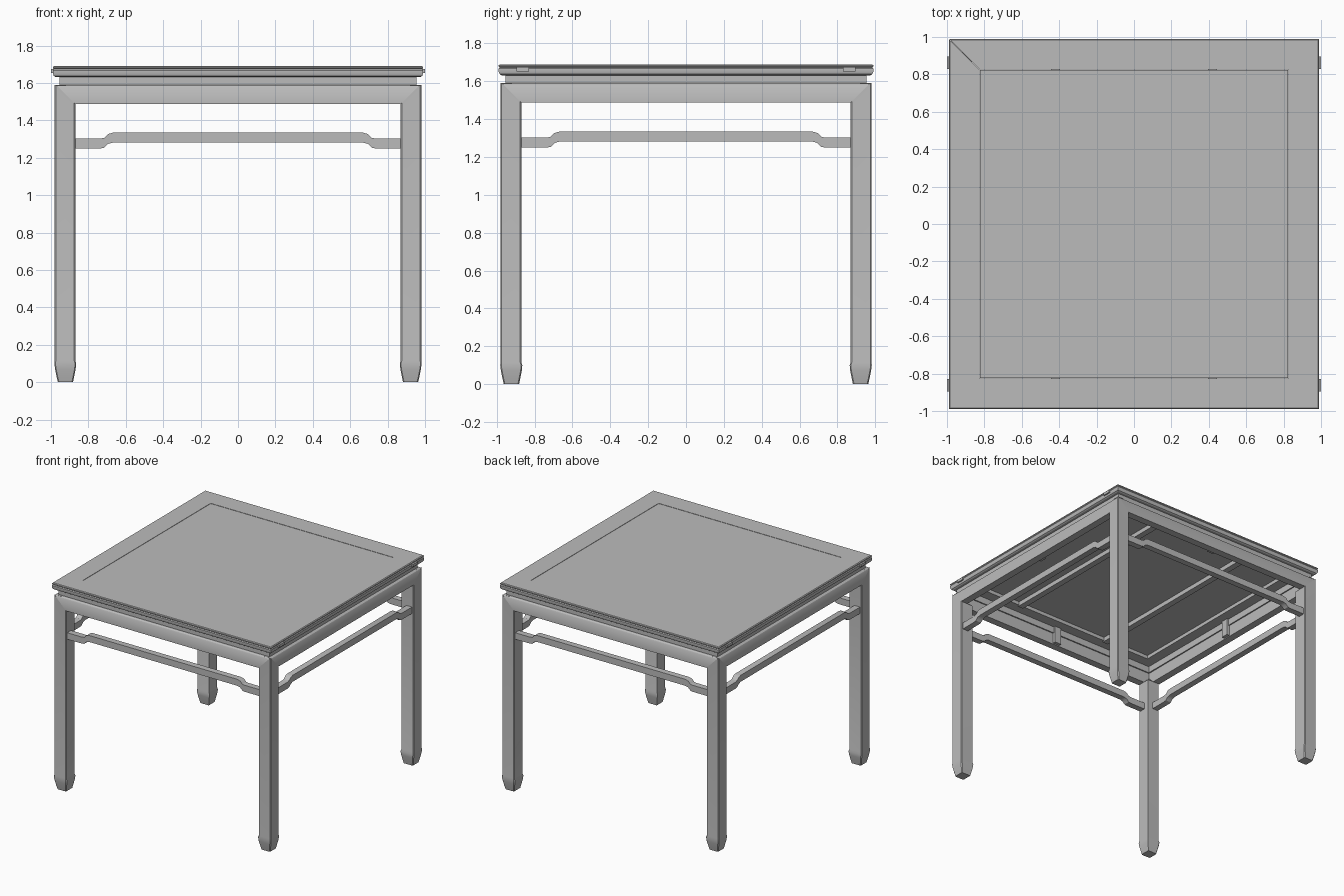
import bpy, bmesh, math
from mathutils import Matrix, Vector

cube = bpy.data.objects.get("Cube")
if cube:
    bpy.data.objects.remove(cube, do_unlink=True)

wood = bpy.data.materials.new("grey_wood")
wood.use_nodes = True
GREY = (0.5, 0.5, 0.5, 1)
wood.diffuse_color = GREY
wood.node_tree.nodes["Principled BSDF"].inputs["Base Color"].default_value = GREY

SIDES = ["front", "left", "back", "right"]
TOP, WAIST_TOP, APRON_TOP, APRON_LOW = 1.69, 1.635, 1.59, 1.487
LEG_IN, LEG_OUT = 0.87, 0.98


def finish(name, bm, turn=0):
    """Turn a bmesh by quarter turns about z and make it an object."""
    bm.transform(Matrix.Rotation(turn * math.pi / 2, 4, "Z"))
    bmesh.ops.recalc_face_normals(bm, faces=bm.faces)
    mesh = bpy.data.meshes.new(name)
    bm.to_mesh(mesh)
    bm.free()
    mesh.materials.append(wood)
    obj = bpy.data.objects.new(name, mesh)
    bpy.context.collection.objects.link(obj)
    bpy.ops.object.select_all(action="DESELECT")
    obj.select_set(True)
    bpy.context.view_layer.objects.active = obj
    bpy.ops.object.shade_smooth_by_angle(angle=math.radians(30))
    return obj


def loft(rings):
    """Skin closed rings of points and cap both ends."""
    bm = bmesh.new()
    loops = [[bm.verts.new(p) for p in ring] for ring in rings]
    n = len(loops[0])
    for a, b in zip(loops, loops[1:]):
        for i in range(n):
            j = (i + 1) % n
            bm.faces.new((a[i], a[j], b[j], b[i]))
    bm.faces.new(loops[0])
    bm.faces.new(loops[-1])
    return bm


def rail(profile, end):
    """Front rail from a (distance out, height) profile; end gives its half length."""
    return loft([[(s * end(r, z), -r, z) for r, z in profile] for s in (-1, 1)])


def box(name, lo, hi, turn=0):
    corners = [(lo[0], lo[1]), (hi[0], lo[1]), (hi[0], hi[1]), (lo[0], hi[1])]
    return finish(name, loft([[(x, y, z) for x, y in corners] for z in (lo[2], hi[2])]), turn)


# Profiles of the moulded edge, waist and rounded apron
frame_profile = [(0.825, TOP), (0.984, TOP), (0.99, 1.685), (0.99, 1.679), (0.985, 1.674),
                 (0.99, 1.667), (0.99, 1.65), (0.985, 1.638), (0.975, 1.632), (0.825, 1.632)]
waist_profile = [(0.955, WAIST_TOP), (0.955, 1.58), (0.91, 1.58), (0.91, WAIST_TOP)]
apron_profile = [(0.92, APRON_LOW), (LEG_OUT, APRON_LOW), (LEG_OUT, 1.575), (0.976, 1.584),
                 (0.967, APRON_TOP), (0.92, APRON_TOP)]


def miter(r, z):
    return r


def leg_miter(r, z):
    return LEG_IN + z - APRON_LOW


# Stretcher outline: low at both ends, raised in the middle
bend = [(0.88, 0), (0.735, 0), (0.715, 0.004), (0.695, 0.024), (0.67, 0.031)]
wave = [(-x, h) for x, h in bend] + [(x, h) for x, h in reversed(bend)]
stretcher_outline = [(x, 1.25 + h) for x, h in wave] + [(x, 1.303 + h) for x, h in reversed(wave)]

for turn, side in enumerate(SIDES):
    finish(side + "_top_frame", rail(frame_profile, miter), turn)
    finish(side + "_waist", rail(waist_profile, miter), turn)
    finish(side + "_apron", rail(apron_profile, leg_miter), turn)
    stretcher = loft([[(x, y, z) for x, z in stretcher_outline] for y in (-0.965, -0.915)])
    finish(side + "_stretcher", stretcher, turn)
    # Key block behind the middle of the apron
    box(side + "_apron_key", (-0.03, -0.925, 1.495), (0.03, -0.895, 1.635), turn)

# Legs: lofted square with tapered foot, mitred top
leg_rings = [(0, 0.882, 0.963), (0.03, 0.876, 0.97), (0.07, 0.868, 0.978),
             (0.1, 0.865, 0.982), (0.115, LEG_IN, LEG_OUT), (APRON_TOP, LEG_IN, LEG_OUT)]
for turn, side in enumerate(["front_left", "back_left", "back_right", "front_right"]):
    rings = []
    for z, a, b in leg_rings:
        c = 0.006
        rings.append([(a, -a, z), (a, -b + c, z), (a + c, -b, z), (b - c, -b, z),
                      (b, -b + c, z), (b, -a - c, z), (b - c, -a, z)])
    bm = loft(rings)
    for normal in (Vector((-1, 0, 1)), Vector((0, 1, 1))):
        cut = bmesh.ops.bisect_plane(bm, geom=bm.verts[:] + bm.edges[:] + bm.faces[:],
                                     plane_co=(LEG_IN, -LEG_IN, APRON_LOW),
                                     plane_no=normal, clear_outer=True)
        edges = [e for e in cut["geom_cut"] if isinstance(e, bmesh.types.BMEdge)]
        bmesh.ops.holes_fill(bm, edges=edges)
    finish(side + "_leg", bm, turn)

# Floating panel and the battens beneath it
box("top_panel", (-0.824, -0.824, 1.66), (0.824, 0.824, 1.688))
for s, side in ((1, "left"), (-1, "right")):
    x = s * 0.42
    box(side + "_batten", (x - 0.025, -0.84, 1.625), (x + 0.025, 0.84, 1.665))
    # Through tenons showing on the side rails
    for t, end in ((1, "back"), (-1, "front")):
        xs = sorted((s * 0.97, s))
        ys = sorted((t * 0.83, t * 0.895))
        box(f"{end}_{side}_tenon", (xs[0], ys[0], 1.653), (xs[1], ys[1], 1.675))
